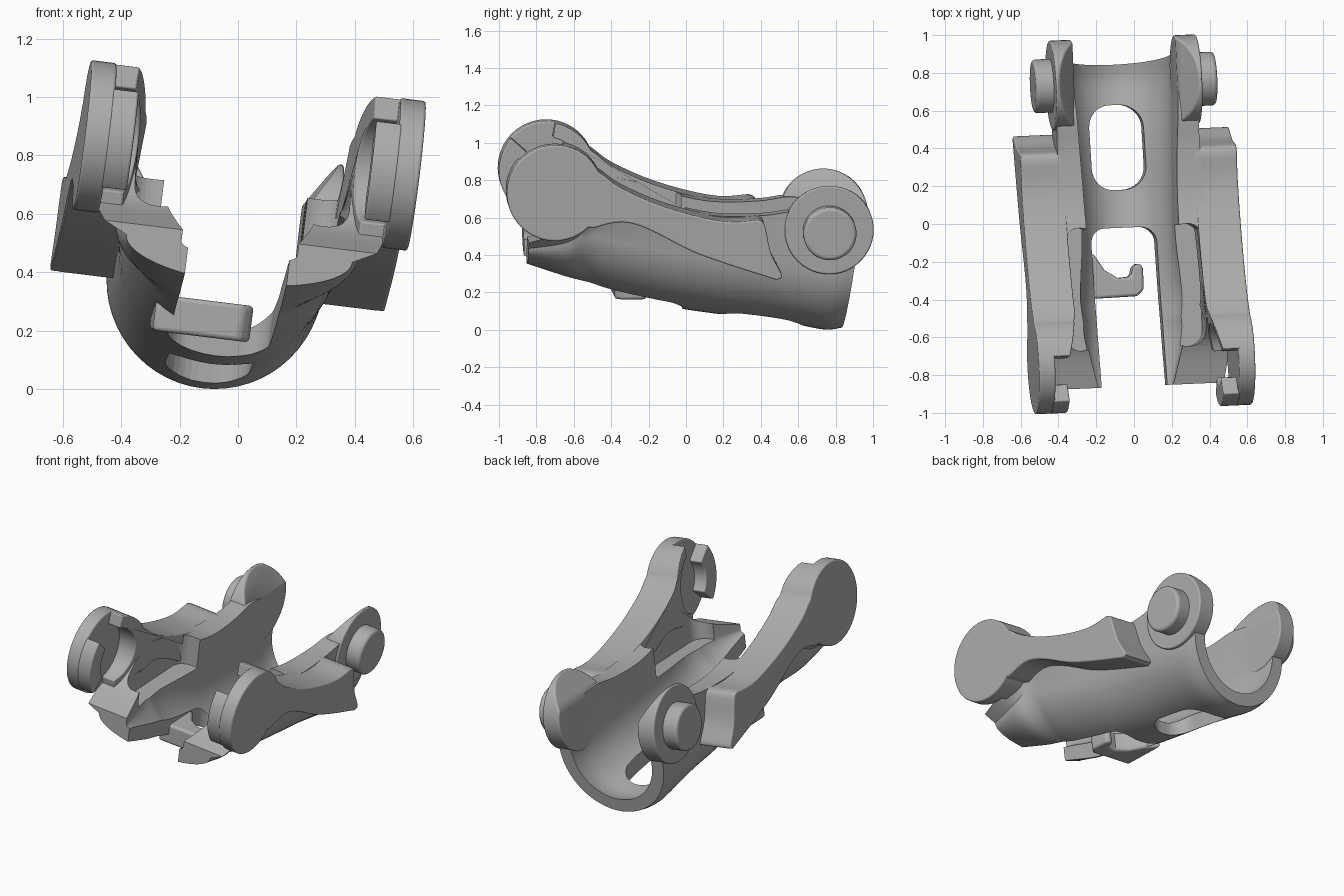
import bpy, bmesh, math
from mathutils import Matrix, Vector

old = bpy.data.objects.get("Cube")
if old:
    bpy.data.objects.remove(old)

grey = bpy.data.materials.new("plain_grey")
grey.use_nodes = True
GREY = (0.42, 0.42, 0.42, 1)
grey.diffuse_color = GREY
grey.node_tree.nodes["Principled BSDF"].inputs["Base Color"].default_value = GREY

# The whole bracket leans a little around its long axis
FRAME = (Matrix.Translation((-0.092, 0, 0)) @ Matrix.Rotation(math.radians(7), 4, 'Y')
         @ Matrix.Rotation(math.radians(2.5), 4, 'Z'))


def add_object(name, bm, bevel=0, mirror=False, cutter=False):
    bmesh.ops.recalc_face_normals(bm, faces=bm.faces[:])
    mesh = bpy.data.meshes.new(name)
    bm.to_mesh(mesh)
    bm.free()
    ob = bpy.data.objects.new(name, mesh)
    bpy.context.collection.objects.link(ob)
    ob.matrix_world = FRAME
    mesh.materials.append(grey)
    if not cutter:
        bpy.ops.object.select_all(action='DESELECT')
        ob.select_set(True)
        bpy.context.view_layer.objects.active = ob
        bpy.ops.object.shade_smooth_by_angle(angle=math.radians(35))
    if bevel:
        b = ob.modifiers.new("soft_edges", 'BEVEL')
        b.width, b.segments, b.limit_method = bevel, 3, 'ANGLE'
        b.angle_limit = math.radians(40)
    if mirror:
        m = ob.modifiers.new("mirror", 'MIRROR')
        m.use_mirror_merge = False
    if cutter:
        ob.hide_render = True
        ob.hide_viewport = True
    return ob


def prism(outline, lo, hi, axis):
    """Extrude an outline along x (points are y, z) or z (points are x, y)."""
    bm = bmesh.new()
    place = (lambda p, t: (t, p[0], p[1])) if axis == 'x' else (lambda p, t: (p[0], p[1], t))
    a = [bm.verts.new(place(p, lo)) for p in outline]
    b = [bm.verts.new(place(p, hi)) for p in outline]
    bm.faces.new(a)
    bm.faces.new(b)
    n = len(a)
    for i in range(n):
        bm.faces.new((a[i], a[(i + 1) % n], b[(i + 1) % n], b[i]))
    return bm


def slice_off(bm, point, normal):
    """Cut away the side the normal points to and close the cut."""
    cut = bmesh.ops.bisect_plane(bm, geom=bm.verts[:] + bm.edges[:] + bm.faces[:],
                                 plane_co=point, plane_no=normal, clear_outer=True)
    edges = [e for e in cut["geom_cut"] if isinstance(e, bmesh.types.BMEdge)]
    bmesh.ops.contextual_create(bm, geom=edges)
    return bm


def arc(cx, cy, r, start, end, n=24):
    angles = [math.radians(start + (end - start) * i / n) for i in range(n + 1)]
    return [(cx + r * math.cos(t), cy + r * math.sin(t)) for t in angles]


def circle(cx, cy, r, n=48):
    return arc(cx, cy, r, 0, 360, n)[:-1]


def rounded_rect(x0, x1, y0, y1, r):
    return (arc(x1 - r, y1 - r, r, 0, 90, 8) + arc(x0 + r, y1 - r, r, 90, 180, 8)
            + arc(x0 + r, y0 + r, r, 180, 270, 8) + arc(x1 - r, y0 + r, r, 270, 360, 8))


def smooth(points, steps=5):
    """Catmull-Rom curve through points of any dimension."""
    pts = [Vector(p) for p in points]
    out = []
    for i in range(len(pts) - 1):
        p0, p1, p2, p3 = pts[max(i - 1, 0)], pts[i], pts[i + 1], pts[min(i + 2, len(pts) - 1)]
        for k in range(steps):
            t = k / steps
            out.append(0.5 * (2 * p1 + (p2 - p0) * t + (2 * p0 - 5 * p1 + 4 * p2 - p3) * t ** 2
                              + (3 * p1 - p0 - 3 * p2 + p3) * t ** 3))
    return out + [pts[-1]]


# Trough: station y, bottom z, top z, outer half width, top outer, top inner
STATIONS = [
    (0.86, 0.01, 0.58, 0.36, 0.38, 0.285),
    (0.76, 0.00, 0.64, 0.37, 0.38, 0.28),
    (0.58, 0.03, 0.68, 0.37, 0.38, 0.27),
    (0.40, 0.06, 0.66, 0.37, 0.38, 0.26),
    (0.15, 0.09, 0.66, 0.37, 0.39, 0.25),
    (-0.10, 0.13, 0.71, 0.38, 0.41, 0.25),
    (-0.40, 0.20, 0.78, 0.39, 0.46, 0.28),
    (-0.54, 0.25, 0.70, 0.40, 0.48, 0.28),
    (-0.66, 0.295, 0.60, 0.42, 0.50, 0.25),
    (-0.86, 0.37, 0.53, 0.39, 0.47, 0.20),
]


def trough_section(zb, zt, w, xt, xi, n=14):
    h = min(0.37, (zt - zb) * 0.75)
    zc = zb + h
    inner_h = max(h - 0.08, 0.04)
    quarter = [math.pi / 2 * i / n for i in range(n + 1)]
    outer = [(w * math.sin(t), zc - h * math.cos(t)) for t in quarter]
    inner = [(min(xi, 0.28) * math.sin(t), zc - inner_h * math.cos(t)) for t in quarter]
    half = outer + [(xt, zt), (xi, zt)] + inner[::-1]
    left = [(-x, z) for x, z in outer[:0:-1]]
    left_in = [(-x, z) for x, z in inner[1:]]
    return left + half + left_in + [(-xi, zt), (-xt, zt)]


bm = bmesh.new()
rings = []
for s in smooth(STATIONS):
    lean = 0.15 * max(0, s[0] - 0.6) / 0.26
    rings.append([bm.verts.new((x, s[0] + lean * (z - 0.2), z)) for x, z in trough_section(*s[1:])])
for a, b in zip(rings, rings[1:]):
    for i in range(len(a)):
        j = (i + 1) % len(a)
        bm.faces.new((a[i], a[j], b[j], b[i]))
bm.faces.new(rings[0])
bm.faces.new(rings[-1])
trough = add_object("trough", bm)

# Openings in the floor and pockets in the walls
cutters = [
    add_object("rear_window_cutter", prism(rounded_rect(-0.145, 0.145, 0.18, 0.63, 0.12),
                                           -0.2, 0.34, 'z'), cutter=True),
    add_object("front_slot_cutter", prism(rounded_rect(-0.175, 0.175, -1.2, -0.02, 0.08),
                                          -0.2, 0.9, 'z'), cutter=True),
    add_object("wall_pocket_cutter", prism(rounded_rect(0.2, 0.37, -0.66, -0.01, 0.08),
                                           0.50, 1.1, 'z'), mirror=True, cutter=True),
]
for c in cutters:
    m = trough.modifiers.new(c.name, 'BOOLEAN')
    m.operation, m.object, m.solver = 'DIFFERENCE', c, 'EXACT'

# Side arms ending in large discs
DY, DZ, DR = -0.725, 0.81, 0.258
arm_top = [(0.36, 0.66), (0.2, 0.65), (0, 0.69), (-0.2, 0.755), (-0.38, 0.84), (-0.46, 0.90)]
arm_low = [(-0.52, 0.62), (-0.40, 0.65), (-0.30, 0.64), (-0.18, 0.59), (0, 0.495), (0.2, 0.42),
           (0.4, 0.355), (0.46, 0.335)]
arm_end = [(0.485, 0.345), (0.485, 0.37), (0.43, 0.48), (0.40, 0.62), (0.385, 0.65)]
arm = [tuple(p) for p in smooth(arm_low, 3) + smooth(arm_end, 3) + smooth(arm_top, 3)]
add_object("side_arm", prism(arc(DY, DZ, DR, 26, 314, 48) + arm, 0.49, 0.577, 'x'), 0.015, True)

# Inner half of the arm, running into the rear of the disc's socket
inner_arm = (arm + arc(DY, DZ, DR, 26, 80, 12) + arc(DY, DZ, 0.18, 80, -80)
             + arc(DY, DZ, DR, -80, -46, 8))
bm = prism(inner_arm, 0.35, 0.55, 'x')
for v in bm.verts:
    if v.co.x < 0.4:
        v.co.x += 0.25 * min(0.24, max(0, -0.45 - v.co.y))
add_object("inner_arm", bm, 0.006, True)

# Front lip of the socket
lip = arc(DY, DZ, DR, 138, 222) + arc(DY, DZ, 0.14, 222, 138)
add_object("front_socket_lip", prism(lip, 0.41, 0.50, 'x'), 0.008, True)

# Rear lugs with a sloped inner top, and pins
LY, LZ = 0.75, 0.58
lug = slice_off(prism(circle(LY, LZ, 0.238), 0.275, 0.39, 'x'),
                (0.275, LY, 0.66), (-0.85, 0, 0.53))
add_object("rear_lug", lug, 0.012, True)
add_object("pin", prism(circle(LY, LZ - 0.01, 0.142), 0.36, 0.485, 'x'), 0.018, True)

# Hooked tab across the front slot
tab = [(-0.24, -0.39), (0.06, -0.385), (0.095, -0.35), (0.095, -0.23), (0.07, -0.21),
       (0.04, -0.23), (0.03, -0.28), (-0.04, -0.285), (-0.11, -0.24), (-0.16, -0.16), (-0.24, -0.10)]
add_object("hooked_tab", prism(tab, 0.175, 0.30, 'z'), 0.015)
